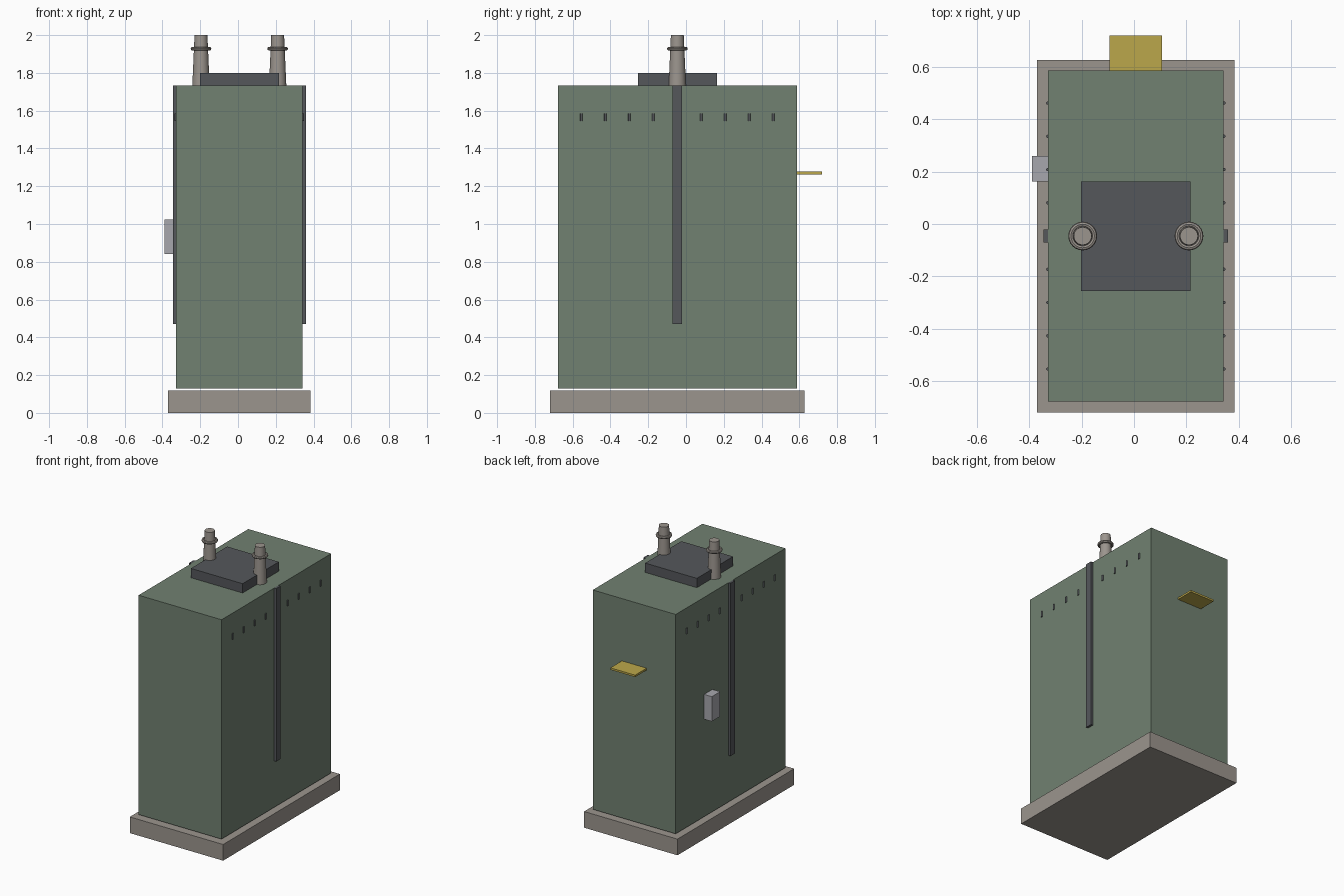
import bpy
from math import radians

if "Cube" in bpy.data.objects:
    bpy.data.objects.remove(bpy.data.objects["Cube"])

CX, CY = 0.007, -0.046      # axis of the cabinet


def material(name, r, g, b):
    m = bpy.data.materials.new(name)
    m.diffuse_color = (r, g, b, 1)
    m.use_nodes = True
    m.node_tree.nodes["Principled BSDF"].inputs["Base Color"].default_value = m.diffuse_color
    return m


GREEN = material("cabinet_green", 0.165, 0.22, 0.165)
DARK = material("dark_steel", 0.09, 0.095, 0.105)
STONE = material("stone", 0.33, 0.30, 0.27)
YELLOW = material("yellow_plate", 0.50, 0.39, 0.07)
LIGHT = material("light_grey", 0.39, 0.39, 0.42)


def finish(name, mat, smooth=False):
    ob = bpy.context.object
    ob.name = name
    ob.data.materials.append(mat)
    if smooth:
        bpy.ops.object.shade_smooth_by_angle(angle=radians(35))
    return ob


def box(name, x, y, z, mat):
    """Box given as (min, max) along each axis."""
    bpy.ops.mesh.primitive_cube_add(size=1, location=[sum(r) / 2 for r in (x, y, z)])
    bpy.context.object.scale = [r[1] - r[0] for r in (x, y, z)]
    bpy.ops.object.transform_apply(location=False, rotation=False, scale=True)
    return finish(name, mat)


# Plinth, cabinet body and top cover
box("plinth", (CX - 0.377, CX + 0.377), (-0.72, 0.627), (0, 0.118), STONE)
box("cabinet_body", (CX - 0.335, CX + 0.335), (-0.678, 0.587), (0.13, 1.732), GREEN)
box("top_cover", (CX - 0.209, CX + 0.209), (-0.255, 0.163), (1.732, 1.80), DARK)

# Control box on the left side, plate on the back
box("control_box", (-0.39, CX - 0.335), (0.163, 0.259), (0.842, 1.023), LIGHT)
box("rear_plate", (CX - 0.10, CX + 0.10), (0.587, 0.72), (1.263, 1.277), YELLOW)

for side, label in ((-1, "left"), (1, "right")):
    # Vertical side strip
    xs = sorted((CX + side * 0.333, CX + side * 0.352))
    box(f"side_strip_{label}", xs, (CY - 0.025, CY + 0.025), (0.47, 1.732), DARK)

    # Row of small pins under the top edge
    for i in range(9):
        bpy.ops.mesh.primitive_cylinder_add(
            vertices=12, radius=0.0065, depth=0.042,
            location=(CX + side * 0.336, CY + (i - 4) * 0.127, 1.565))
        finish(f"pin_{label}_{i + 1}", DARK, True)

    # Tapered bushing with its ring
    x = CX + side * 0.203
    bpy.ops.mesh.primitive_cone_add(vertices=24, radius1=0.046, radius2=0.034,
                                    depth=0.27, location=(x, CY, 1.865))
    finish(f"bushing_{label}", STONE, True)
    bpy.ops.mesh.primitive_torus_add(major_segments=24, minor_segments=8,
                                     major_radius=0.045, minor_radius=0.01,
                                     location=(x, CY, 1.928))
    finish(f"bushing_ring_{label}", STONE, True)
